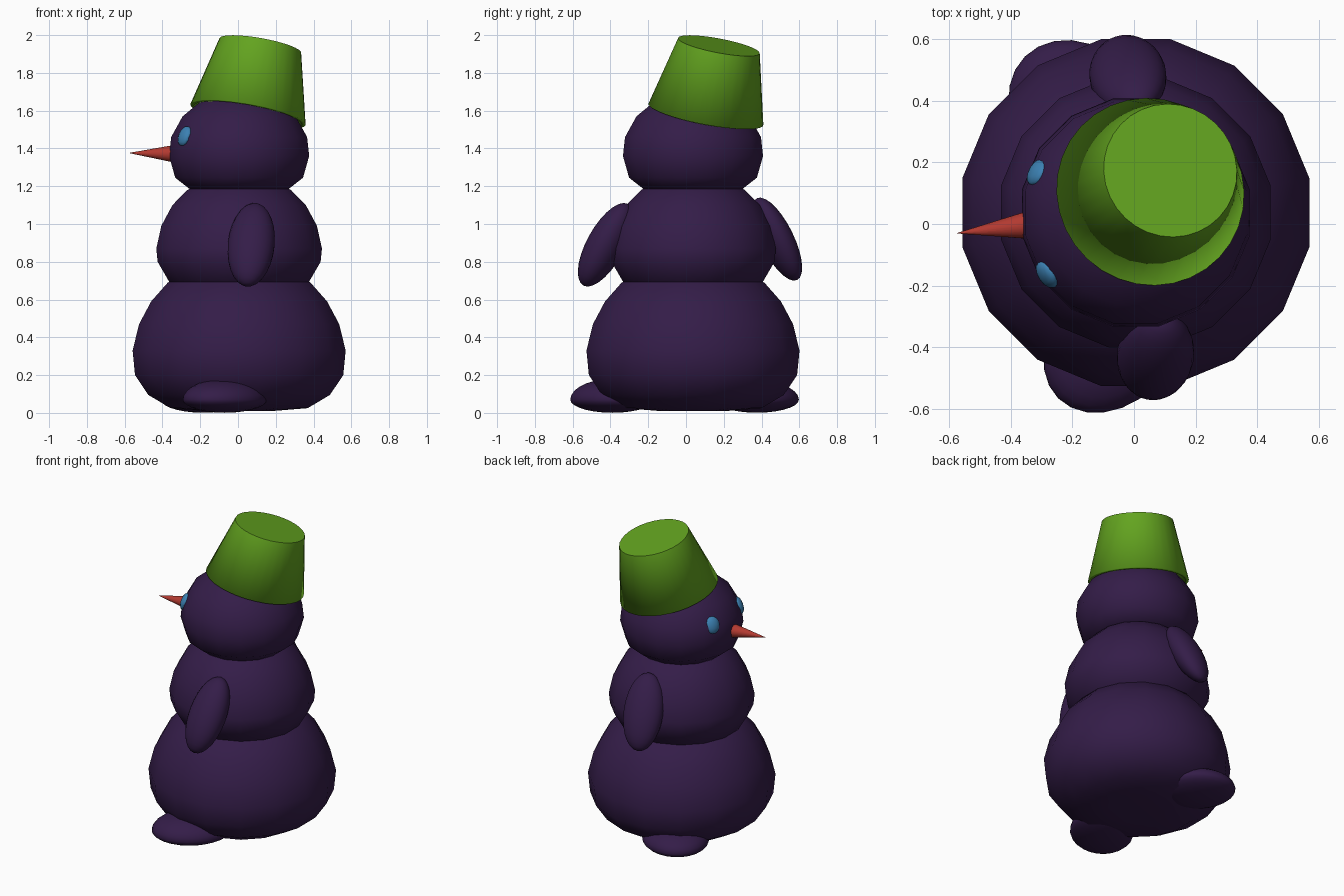
import bpy, bmesh
from math import radians, sin, cos, pi
from mathutils import Vector, Matrix

if "Cube" in bpy.data.objects:
    bpy.data.objects.remove(bpy.data.objects["Cube"])


def material(name, rgb):
    m = bpy.data.materials.new(name)
    m.diffuse_color = (*rgb, 1)
    m.use_nodes = True
    m.node_tree.nodes["Principled BSDF"].inputs["Base Color"].default_value = m.diffuse_color
    return m


PURPLE = material("dark_purple", (0.034, 0.012, 0.065))
GREEN = material("green", (0.125, 0.37, 0.014))
RED = material("red", (0.45, 0.042, 0.03))
BLUE = material("blue", (0.045, 0.22, 0.45))


def finish(bm, name, mat, matrix, angle=60):
    bmesh.ops.recalc_face_normals(bm, faces=bm.faces)
    me = bpy.data.meshes.new(name)
    bm.to_mesh(me)
    bm.free()
    me.materials.append(mat)
    ob = bpy.data.objects.new(name, me)
    bpy.context.collection.objects.link(ob)
    ob.matrix_world = matrix
    bpy.ops.object.select_all(action='DESELECT')
    ob.select_set(True)
    bpy.context.view_layer.objects.active = ob
    bpy.ops.object.shade_smooth_by_angle(angle=radians(angle))
    return ob


def revolve(name, profile, segs, mat, matrix, phase=0.0, angle=60, open_start=False):
    """Lathe a list of (radius, z); ends are capped."""
    bm = bmesh.new()
    rings = [[bm.verts.new((r * cos(phase + 2 * pi * i / segs),
                            r * sin(phase + 2 * pi * i / segs), z))
              for i in range(segs)] for r, z in profile]
    for a, b in zip(rings, rings[1:]):
        for i in range(segs):
            j = (i + 1) % segs
            bm.faces.new((a[i], a[j], b[j], b[i]))
    if not open_start:
        bm.faces.new(rings[0])
    bm.faces.new(rings[-1])
    return finish(bm, name, mat, matrix, angle)


def ellipsoid(name, centre, radii, rot, mat, segs=24, rings=14, low=1.0):
    """Ellipsoid; low squashes the half below the middle."""
    bm = bmesh.new()
    bmesh.ops.create_uvsphere(bm, u_segments=segs, v_segments=rings, radius=1)
    for v in bm.verts:
        if v.co.z < 0:
            v.co.z *= low
        v.co = Vector(a * b for a, b in zip(v.co, radii))
    return finish(bm, name, mat, Matrix.Translation(centre) @ rot)


def rot(deg, axis):
    return Matrix.Rotation(radians(deg), 4, axis)


# stacked snow balls
balls = {
    "lower_body": [(0.18, 0.01), (0.37, 0.025), (0.49, 0.095), (0.562, 0.20), (0.575, 0.33),
                   (0.54, 0.47), (0.475, 0.59), (0.385, 0.69), (0.22, 0.76), (0.05, 0.79)],
    "middle_body": [(0.15, 0.63), (0.30, 0.65), (0.375, 0.69), (0.44, 0.80), (0.447, 0.87),
                    (0.42, 0.99), (0.36, 1.10), (0.28, 1.18), (0.15, 1.24), (0.04, 1.26)],
    "head": [(0.13, 1.165), (0.26, 1.18), (0.345, 1.245), (0.378, 1.36), (0.367, 1.46),
             (0.305, 1.57), (0.20, 1.655), (0.10, 1.69), (0.03, 1.70)],
}
for name, prof in balls.items():
    revolve(name, prof, 16, PURPLE, Matrix.Translation((0.006, 0.037, 0)), pi / 16)

# arms hanging outward, flattened ellipsoids
ellipsoid("right_arm", (0.07, -0.425, 0.89), (0.125, 0.10, 0.247),
          rot(-10, 'Z') @ rot(-29, 'X'), PURPLE)
ellipsoid("left_arm", (-0.02, 0.482, 0.92), (0.125, 0.085, 0.243),
          rot(17, 'Z') @ rot(27, 'X'), PURPLE)

# feet, turned outward
ellipsoid("right_foot", (-0.07, -0.39, 0.07), (0.25, 0.195, 0.11),
          rot(45, 'Z'), PURPLE, low=0.63)
ellipsoid("left_foot", (-0.185, 0.375, 0.07), (0.24, 0.205, 0.10),
          rot(-45, 'Z'), PURPLE, low=0.69)

# eyes
for name, c, yaw in (("left_eye", (-0.312, 0.168, 1.465), -30),
                     ("right_eye", (-0.282, -0.163, 1.465), 32)):
    ellipsoid(name, c, (0.026, 0.05, 0.055), rot(yaw, 'Z') @ rot(20, 'Y'), BLUE, 12, 8)

# cone nose
base, tip = Vector((-0.34, -0.003, 1.372)), Vector((-0.575, -0.03, 1.376))
d = tip - base
revolve("nose", [(0.046, 0), (0.0008, d.length)], 24, RED,
        Matrix.Translation(base) @ d.to_track_quat('Z', 'Y').to_matrix().to_4x4(), angle=40)

# tilted bucket hat, open underneath
base, top = Vector((0.053, 0.105, 1.58)), Vector((0.118, 0.174, 1.944))
d = top - base
hat = revolve("bucket_hat", [(0.31, 0), (0.22, d.length)], 32, GREEN,
              Matrix.Translation(base) @ d.to_track_quat('Z', 'Y').to_matrix().to_4x4(),
              angle=40, open_start=True)
wall = hat.modifiers.new("wall", 'SOLIDIFY')
wall.thickness = 0.02
wall.offset = -1
